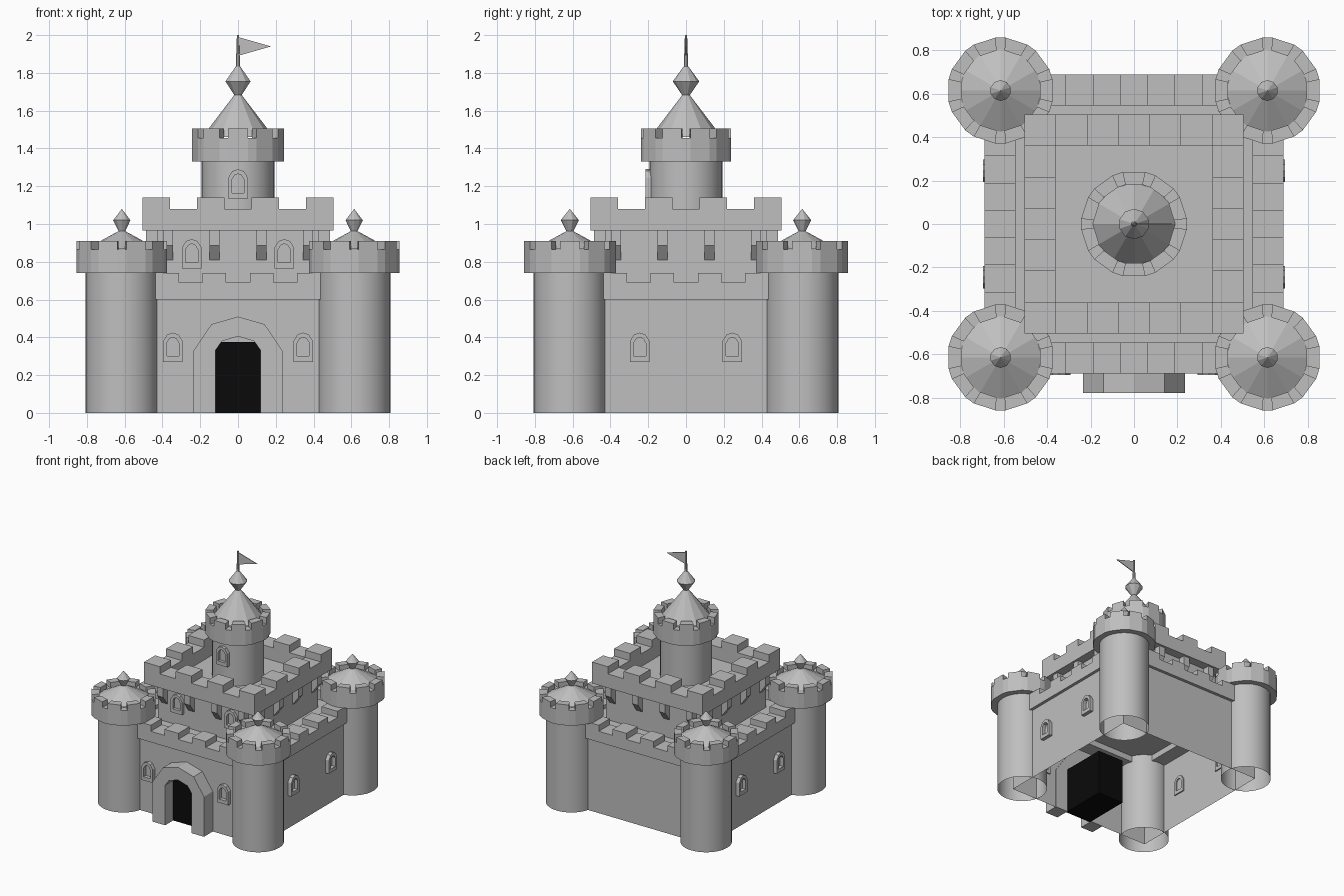
import bpy, bmesh, math
from mathutils import Matrix, Vector

cube = bpy.data.objects.get("Cube")
if cube:
    bpy.data.objects.remove(cube)


def material(name, rgb):
    m = bpy.data.materials.new(name)
    m.use_nodes = True
    m.diffuse_color = (*rgb, 1)
    m.node_tree.nodes["Principled BSDF"].inputs["Base Color"].default_value = (*rgb, 1)
    return m


STONE = material("grey stone", (0.52, 0.52, 0.52))
DARK = material("black doorway", (0.003, 0.003, 0.003))


def finish(name, bm, mat=STONE, smooth=False, fix=True):
    if fix:
        bmesh.ops.recalc_face_normals(bm, faces=bm.faces[:])
    mesh = bpy.data.meshes.new(name)
    bm.to_mesh(mesh)
    bm.free()
    mesh.materials.append(mat)
    obj = bpy.data.objects.new(name, mesh)
    bpy.context.collection.objects.link(obj)
    if smooth:
        bpy.ops.object.select_all(action='DESELECT')
        obj.select_set(True)
        bpy.context.view_layer.objects.active = obj
        bpy.ops.object.shade_smooth_by_angle(angle=math.radians(30))
    return obj


def prism(bm, outline, lo, hi, top=True, bottom=True):
    """Upright solid over a flat outline."""
    a = [bm.verts.new((x, y, lo)) for x, y in outline]
    b = [bm.verts.new((x, y, hi)) for x, y in outline]
    n = len(a)
    for i in range(n):
        j = (i + 1) % n
        bm.faces.new((a[i], a[j], b[j], b[i]))
    if bottom:
        bm.faces.new(a[::-1])
    if top:
        bm.faces.new(b)


def rect(x0, x1, y0, y1):
    return [(x0, y0), (x1, y0), (x1, y1), (x0, y1)]


def box(name, outline, lo, hi, mat=STONE, **caps):
    bm = bmesh.new()
    prism(bm, outline, lo, hi, **caps)
    return finish(name, bm, mat)


def lathe(name, profile, sides, x, y, smooth=False):
    """Turn (radius, height) points about an upright axis."""
    bm = bmesh.new()
    rings = [[bm.verts.new((x + r * math.sin(t), y - r * math.cos(t), z))
              for t in (math.tau * k / sides for k in range(sides))] for r, z in profile]
    for a, b in zip(rings, rings[1:]):
        for i in range(sides):
            j = (i + 1) % sides
            bm.faces.new((a[i], a[j], b[j], b[i]))
    bmesh.ops.remove_doubles(bm, verts=bm.verts[:], dist=1e-5)
    return finish(name, bm, smooth=smooth)


def round_battlement(name, x, y, lo, mid, hi, turn):
    """Ring of ten wide merlons and narrow gaps."""
    bm = bmesh.new()
    period, half = math.tau / 10, math.radians(12.4)
    for k in range(10):
        c = k * period + turn
        for a, b, top in ((c - half, c + half, hi), (c + half, c + period - half, mid)):
            pts = [(x + r * math.sin(t), y - r * math.cos(t))
                   for r, t in ((0.245, a), (0.245, b), (0.185, b), (0.185, a))]
            prism(bm, pts, lo, top)
    return finish(name, bm)


def square_battlement(name, h, thick, n, lo, mid, hi):
    """Square parapet with n alternating merlons and gaps to a side."""
    bm = bmesh.new()
    step = 2 * h / n
    for q in range(4):
        rot = Matrix.Rotation(q * math.pi / 2, 2)
        turned = lambda pts: [tuple(rot @ Vector(p)) for p in pts]
        prism(bm, turned(rect(-h, h - thick, -h, -h + thick)), lo, mid)
        for i in range(0, n - 1, 2):
            x = -h + i * step
            prism(bm, turned(rect(x, x + step, -h, -h + thick)), mid, hi)
    return finish(name, bm)


def arch_frame(name, outer, inner, back, front, closed):
    """Solid frame between two matching (x, z) outlines."""
    bm = bmesh.new()
    rows = [[bm.verts.new((x, y, z)) for x, z in line]
            for line, y in ((outer, back), (outer, front), (inner, front), (inner, back))]
    n = len(outer)
    for k in range(4):
        a, b = rows[k], rows[(k + 1) % 4]
        for i in range(n if closed else n - 1):
            j = (i + 1) % n
            bm.faces.new((a[i], a[j], b[j], b[i]))
    if not closed:
        bm.faces.new([r[0] for r in rows])
        bm.faces.new([r[-1] for r in rows])
    return finish(name, bm)


def arch(w, bottom, spring, shoulder_w, shoulder, top):
    right = [(w, bottom), (w, spring), (shoulder_w, shoulder)]
    return right + [(0, top)] + [(-x, z) for x, z in reversed(right)]


def window(name, across, z, wall, depth, turn=0):
    outer = arch(0.052, z, z + 0.11, 0.03, z + 0.145, z + 0.155)
    inner = arch(0.032, z + 0.03, z + 0.1, 0.018, z + 0.123, z + 0.13)
    obj = arch_frame(name, outer, inner, -wall + 0.01, -wall - depth, True)
    obj.data.transform(Matrix.Rotation(turn, 4, 'Z') @ Matrix.Translation((across, 0, 0)))


# Curtain wall with its parapet and courtyard floor
W = 0.665
box("curtain_wall", rect(-W, W, -W, W), 0, 0.6, top=False, bottom=False)
square_battlement("wall_parapet", 0.69, 0.145, 11, 0.6, 0.69, 0.74)
box("courtyard_floor", rect(-0.55, 0.55, -0.55, 0.55), 0.65, 0.66)

# Gate
arch_frame("gate_arch", arch(0.235, 0, 0.33, 0.14, 0.47, 0.51),
           arch(0.12, 0, 0.33, 0.085, 0.38, 0.405), -0.66, -0.78, False)
box("doorway", rect(-0.12, 0.12, -0.675, -0.28), 0, 0.375, DARK)

# Corner towers
for sx, side in ((1, "left"), (-1, "right")):
    for sy, end in ((-1, "front"), (1, "back")):
        x, y = sx * 0.615, sy * 0.615
        tag = f"{end}_{side}_tower"
        lathe(tag + "_shaft", [(0.193, 0), (0.193, 0.76)], 32, x, y, smooth=True)
        round_battlement(tag + "_battlement", x, y, 0.74, 0.865, 0.91, math.pi / 10)
        lathe(tag + "_roof", [(0.19, 0.868), (0.018, 0.962)], 12, x, y)
        lathe(tag + "_finial", [(0.015, 0.955), (0.048, 1.02), (0, 1.08)], 10, x, y)

# Keep with brackets under its overhanging parapet
K = 0.43
box("keep_body", rect(-K, K, -K, K), 0.655, 0.97)
box("keep_roof", rect(-0.5, 0.5, -0.5, 0.5), 0.966, 0.975)
square_battlement("keep_parapet", 0.505, 0.144, 7, 0.965, 1.08, 1.14)
bm = bmesh.new()
for q in range(4):
    rot = Matrix.Rotation(q * math.pi / 2, 3, 'Z')
    for x in (-0.37, -0.124, 0.124, 0.37):
        ends = []
        for dx in (-0.027, 0.027):
            pts = ((-K + 0.01, 0.965), (-0.487, 0.965), (-0.487, 0.885), (-K + 0.01, 0.795))
            ends.append([bm.verts.new(rot @ Vector((x + dx, y, z))) for y, z in pts])
        a, b = ends
        bm.faces.new(a)
        bm.faces.new(b[::-1])
        for i in range(4):
            j = (i + 1) % 4
            bm.faces.new((a[i], b[i], b[j], a[j]))
finish("keep_brackets", bm)

# Windows
for s, side in ((1, "left"), (-1, "right")):
    window(f"front_{side}_window", s * 0.345, 0.27, W, 0.03)
    window(f"keep_{side}_window", s * 0.245, 0.765, K, 0.025)
    for e, end in ((1, "back"), (-1, "front")):
        window(f"{side}_wall_{end}_window", s * e * 0.245, 0.27, W, 0.03, s * math.pi / 2)
window("great_tower_window", 0, 1.135, 0.18, 0.035)

# Great tower
lathe("great_tower_shaft", [(0.193, 0.97), (0.193, 1.35)], 32, 0, 0, smooth=True)
round_battlement("great_tower_battlement", 0, 0, 1.33, 1.455, 1.505, 0)
lathe("great_tower_roof", [(0.19, 1.46), (0.018, 1.685)], 12, 0, 0)
lathe("great_tower_finial", [(0.015, 1.675), (0.07, 1.755), (0.012, 1.835)], 10, 0, 0)
lathe("flagpole", [(0.012, 1.82), (0.006, 2.0), (0, 2.0)], 8, 0, 0)

# Pennant
bm = bmesh.new()
sides = [[bm.verts.new((x, y, z)) for x, z in ((0, 1.99), (0.175, 1.94), (0, 1.89))]
         for y in (-0.003, 0.003)]
bm.faces.new(sides[0])
bm.faces.new(sides[1][::-1])
for i in range(3):
    j = (i + 1) % 3
    bm.faces.new((sides[0][i], sides[0][j], sides[1][j], sides[1][i]))
finish("pennant", bm)
